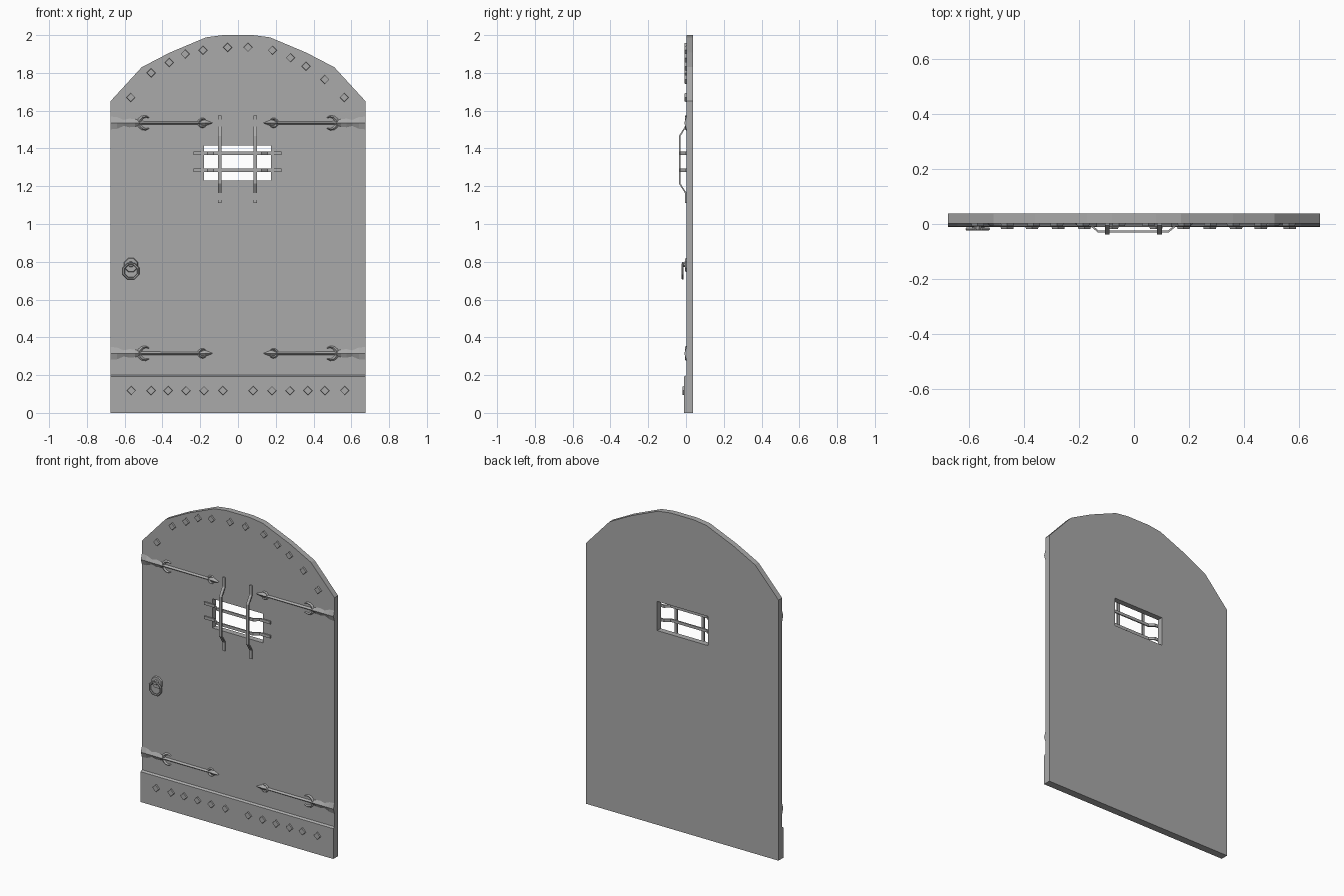
import bpy, bmesh, math
from mathutils import Vector, Matrix

if "Cube" in bpy.data.objects:
    bpy.data.objects.remove(bpy.data.objects["Cube"], do_unlink=True)

GREY = (0.4, 0.4, 0.4, 1)
grey = bpy.data.materials.new("door_grey")
grey.use_nodes = True
grey.diffuse_color = GREY
grey.node_tree.nodes["Principled BSDF"].inputs["Base Color"].default_value = GREY
FACE = 0.002  # y of the front surface of the door slab


def finish(name, bm):
    bmesh.ops.recalc_face_normals(bm, faces=bm.faces)
    me = bpy.data.meshes.new(name)
    bm.to_mesh(me)
    bm.free()
    me.materials.append(grey)
    ob = bpy.data.objects.new(name, me)
    bpy.context.collection.objects.link(ob)
    return ob


def loft(bm, sections):
    """Skin a row of equal-length closed sections and cap both ends."""
    rows = [[bm.verts.new(p) for p in s] for s in sections]
    n = len(rows[0])
    for a, b in zip(rows, rows[1:]):
        for i in range(n):
            bm.faces.new((a[i], a[(i + 1) % n], b[(i + 1) % n], b[i]))
    bm.faces.new(rows[0])
    bm.faces.new(rows[-1])


def path_normals(pts):
    out = []
    for i in range(len(pts)):
        a, b = Vector(pts[max(i - 1, 0)]), Vector(pts[min(i + 1, len(pts) - 1)])
        d = (b - a).normalized()
        out.append(Vector((-d.y, d.x)))
    return out


def ridge(bm, pts, side, depth):
    """Strip with a raised centre ridge; pts are (x, z, half width)."""
    sections = []
    for (x, z, h), n in zip(pts, path_normals([p[:2] for p in pts])):
        e = n * h
        sections.append([(side * (x + e.x), FACE, z + e.y),
                         (side * x, FACE - depth, z),
                         (side * (x - e.x), FACE, z - e.y)])
    loft(bm, sections)


def grille_bar(name, pts, offset, upright, half=0.009, thick=0.008):
    """Flat bar bent along pts, given as (distance, y)."""
    sections = []
    for p, n in zip(pts, path_normals(pts)):
        a, b = Vector(p) + n * thick / 2, Vector(p) - n * thick / 2
        quad = [(a, -half), (a, half), (b, half), (b, -half)]
        sections.append([(offset + w, q.y, q.x) if upright else (q.x, q.y, offset + w)
                         for q, w in quad])
    bm = bmesh.new()
    loft(bm, sections)
    finish(name, bm)


# Door slab with arched top and a window opening
half_arch = [(0.675, 0), (0.675, 1.65), (0.51, 1.83), (0.36, 1.908), (0.17, 1.988), (0.08, 2.0)]
outline = half_arch + [(-x, z) for x, z in reversed(half_arch)]
window = [(-0.18, 1.23), (-0.18, 1.415), (0.175, 1.415), (0.175, 1.23)]
curve = bpy.data.curves.new("slab_outline", "CURVE")
curve.dimensions = "2D"
curve.fill_mode = "BOTH"
curve.extrude = 0.018
for loop in (outline, window):
    sp = curve.splines.new("POLY")
    sp.points.add(len(loop) - 1)
    for pt, (x, z) in zip(sp.points, loop):
        pt.co = (x, z, 0, 1)
    sp.use_cyclic_u = True
temp = bpy.data.objects.new("slab_outline", curve)
bpy.context.collection.objects.link(temp)
bpy.context.view_layer.update()
flat = temp.evaluated_get(bpy.context.evaluated_depsgraph_get())
mesh = bpy.data.meshes.new_from_object(flat)
bpy.data.objects.remove(temp, do_unlink=True)
bm = bmesh.new()
bm.from_mesh(mesh)
bpy.data.meshes.remove(mesh)
bmesh.ops.remove_doubles(bm, verts=bm.verts, dist=0.0001)
bm.transform(Matrix.Translation((0, FACE + 0.018, 0)) @ Matrix.Rotation(math.pi / 2, 4, "X"))
slab = finish("door_slab", bm)
for poly in slab.data.polygons:
    poly.use_smooth = False

# Kick plate with a small chamfer along its top
bm = bmesh.new()
loft(bm, [[(x, FACE, 0), (x, -0.01, 0), (x, -0.01, 0.192), (x, FACE, 0.2)]
          for x in (-0.675, 0.675)])
finish("kick_plate", bm)


# Diamond studs around the arch and along the kick plate
def stud(bm, x, z, front, back):
    loft(bm, [[(x + r, y, z), (x, y, z + r), (x - r, y, z), (x, y, z - r)]
              for y, r in ((back, 0.024), (front, 0.022))])


arch_studs = [(-0.567, 1.67), (-0.46, 1.80), (-0.364, 1.855), (-0.28, 1.90),
              (-0.185, 1.92), (-0.055, 1.935), (0.053, 1.935), (0.182, 1.92),
              (0.277, 1.88), (0.36, 1.835), (0.46, 1.765), (0.562, 1.67)]
bm = bmesh.new()
for x, z in arch_studs:
    stud(bm, x, z, -0.007, FACE)
finish("arch_studs", bm)
bm = bmesh.new()
for x in (0.08, 0.18, 0.275, 0.37, 0.46, 0.565):
    for s in (-1, 1):
        stud(bm, s * x, 0.118, -0.018, -0.01)
finish("kick_plate_studs", bm)

# Window grille: two upright and two cross bars, bent clear of the door
upright = [(1.11, -0.002), (1.165, -0.002), (1.215, -0.034), (1.465, -0.034),
           (1.515, -0.002), (1.575, -0.002)]
cross = [(-0.235, -0.002), (-0.16, -0.002), (-0.13, -0.027), (0.125, -0.027),
         (0.155, -0.002), (0.23, -0.002)]
for side, x in (("right", -0.097), ("left", 0.092)):
    grille_bar("grille_upright_" + side, upright, x, True)
for level, z in (("lower", 1.285), ("upper", 1.375)):
    grille_bar("grille_cross_" + level, cross, z, False)


# Strap hinges: flared strap with crescents and a pointed tip
def crescent(bm, cx, z, radius, width, side):
    arc = []
    steps = 8
    for i in range(steps + 1):
        t = i / steps
        a = math.radians(-125 + 250 * t)
        arc.append((cx + radius * math.cos(a), z + radius * math.sin(a),
                    0.002 + width * math.sin(math.pi * t)))
    ridge(bm, arc, side, 0.008)


for level, z in (("lower", 0.315), ("upper", 1.535)):
    for label, side in (("right", -1), ("left", 1)):
        bm = bmesh.new()
        strap = [(0.675, 0.034), (0.64, 0.031), (0.605, 0.016), (0.575, 0.023),
                 (0.545, 0.02), (0.51, 0.009), (0.2, 0.008), (0.175, 0.017), (0.135, 0.001)]
        ridge(bm, [(x, z, h) for x, h in strap], side, 0.011)
        crescent(bm, 0.49, z, 0.034, 0.009, side)
        crescent(bm, 0.185, z, 0.022, 0.006, side)
        finish(f"hinge_{level}_{label}", bm)

# Ring handle: back plate, lug and eight-sided ring
HX = -0.567


def octagon(y, r, z):
    return [(HX + r * math.cos(a), y, z + r * math.sin(a))
            for a in [math.pi / 8 + k * math.pi / 4 for k in range(8)]]


bm = bmesh.new()
loft(bm, [octagon(FACE, 0.04, 0.783), octagon(-0.006, 0.036, 0.783)])
finish("handle_plate", bm)
bm = bmesh.new()
loft(bm, [octagon(-0.005, 0.016, 0.786), octagon(-0.022, 0.013, 0.786)])
finish("handle_lug", bm)
bm = bmesh.new()
rings = [octagon(-0.018 + 0.007 * math.sin(b), 0.041 + 0.007 * math.cos(b), 0.75)
         for b in [k * math.pi / 3 for k in range(6)]]
rows = [[bm.verts.new(p) for p in r] for r in rings]
for j in range(6):
    a, b = rows[j], rows[(j + 1) % 6]
    for i in range(8):
        k = (i + 1) % 8
        bm.faces.new((a[i], a[k], b[k], b[i]))
finish("handle_ring", bm)
